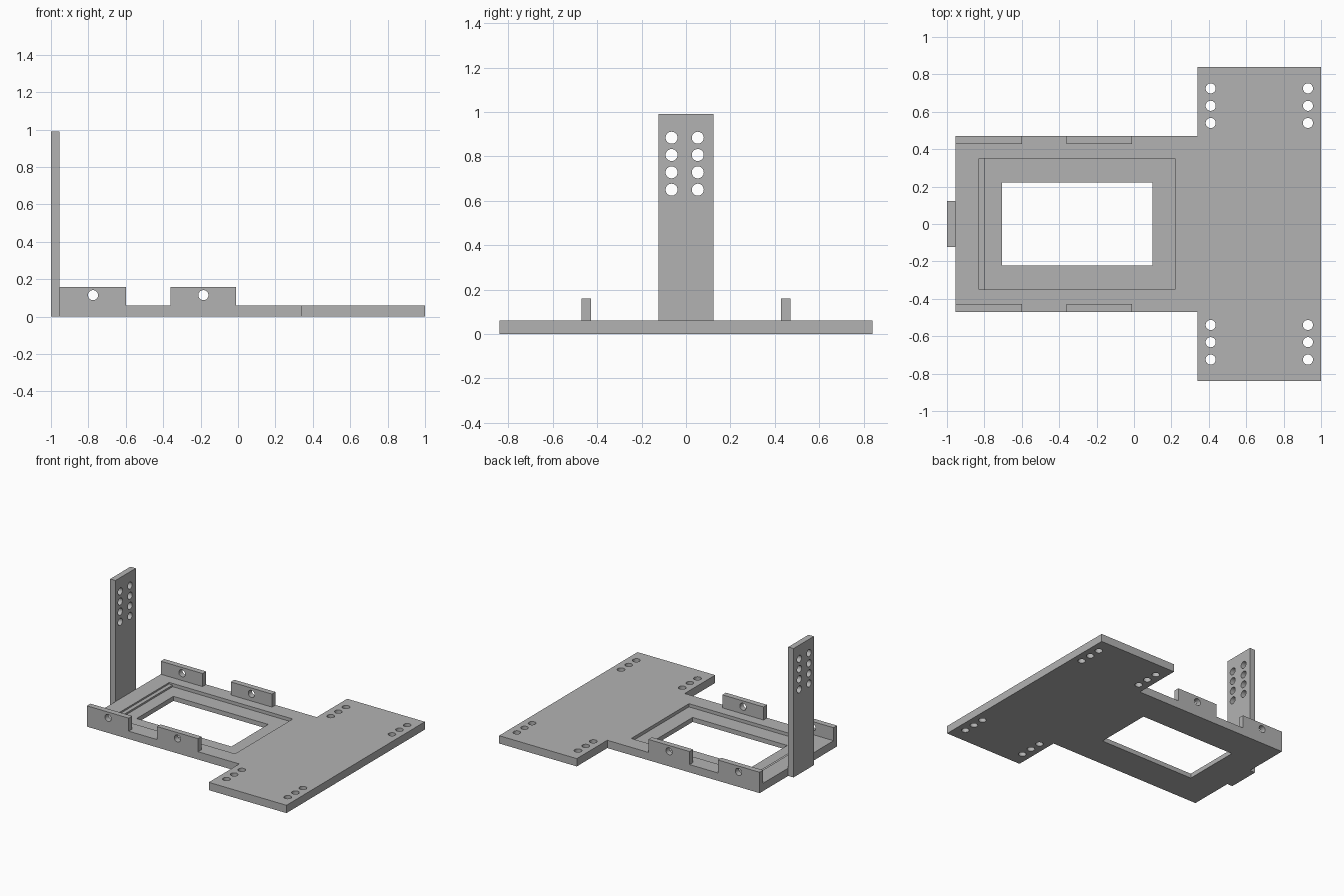
import bpy, bmesh
from mathutils import Matrix, Vector

cube = bpy.data.objects.get("Cube")
if cube:
    bpy.data.objects.remove(cube)

grey = bpy.data.materials.new("plain grey")
grey.use_nodes = True
grey.diffuse_color = (0.45, 0.45, 0.45, 1)
grey.node_tree.nodes["Principled BSDF"].inputs["Base Color"].default_value = grey.diffuse_color

T = 0.06          # plate thickness
HOLE = 0.027      # screw hole radius


def finish(name, bm):
    bmesh.ops.recalc_face_normals(bm, faces=bm.faces)
    mesh = bpy.data.meshes.new(name)
    bm.to_mesh(mesh)
    bm.free()
    mesh.materials.append(grey)
    obj = bpy.data.objects.new(name, mesh)
    bpy.context.collection.objects.link(obj)
    return obj


def box(name, lo, hi):
    lo, hi = Vector(lo), Vector(hi)
    bm = bmesh.new()
    place = Matrix.Translation((lo + hi) / 2) @ Matrix.Diagonal((*(hi - lo), 1))
    bmesh.ops.create_cube(bm, size=1, matrix=place)
    return finish(name, bm)


def holes(name, centres, axis):
    """Round cutters along the given axis, one per centre."""
    turn = Vector((0, 0, 1)).rotation_difference(Vector(axis)).to_matrix().to_4x4()
    bm = bmesh.new()
    for c in centres:
        bmesh.ops.create_cone(bm, cap_ends=True, segments=32, radius1=HOLE, radius2=HOLE,
                              depth=0.3, matrix=Matrix.Translation(c) @ turn)
    return finish(name, bm)


def cut(obj, *cutters):
    """Subtract the cutters and remove them."""
    bpy.context.view_layer.objects.active = obj
    for c in cutters:
        c.hide_render = True
        mod = obj.modifiers.new("cut", "BOOLEAN")
        mod.operation, mod.solver, mod.object = "DIFFERENCE", "EXACT", c
        bpy.ops.object.modifier_apply(modifier=mod.name)
        bpy.data.objects.remove(c)


# T-shaped base plate
half = [(-0.955, 0.47), (0.34, 0.47), (0.34, 0.84), (1, 0.84)]
outline = half + [(x, -y) for x, y in reversed(half)]
bm = bmesh.new()
face = bm.faces.new([bm.verts.new((x, y, 0)) for x, y in outline])
top = bmesh.ops.extrude_face_region(bm, geom=[face])["geom"]
bmesh.ops.translate(bm, vec=(0, 0, T), verts=[v for v in top if isinstance(v, bmesh.types.BMVert)])
base = finish("base_plate", bm)

# Window, stepped recess around it, and corner screw holes
cut(base,
    box("window_cutter", (-0.705, -0.223, -0.1), (0.10, 0.223, 0.2)),
    box("recess_cutter", (-0.80, -0.35, T - 0.025), (0.22, 0.35, 0.2)),
    box("ledge_cutter", (-0.83, -0.35, T - 0.012), (0, 0.35, 0.2)),
    holes("plate_hole_cutter", [(x, s * y, 0) for x in (0.41, 0.93) for s in (-1, 1)
                                for y in (0.54, 0.632, 0.725)], (0, 0, 1)))

# Side tabs, each with one hole
for side, s in (("left", 1), ("right", -1)):
    for end, x0, x1, hx in (("rear", -0.955, -0.60, -0.775), ("middle", -0.36, -0.01, -0.185)):
        y0, y1 = sorted((s * 0.427, s * 0.47))
        tab = box(f"{end}_tab_{side}", (x0, y0, T), (x1, y1, 0.16))
        cut(tab, holes("tab_hole_cutter", [(hx, s * 0.45, 0.115)], (0, 1, 0)))

# Upright post with two columns of holes
post = box("upright_post", (-1, -0.123, 0), (-0.955, 0.123, 0.99))
cut(post, holes("post_hole_cutter", [(-0.98, y, 0.65 + 0.078 * i) for y in (-0.065, 0.053)
                                     for i in range(4)], (1, 0, 0)))

# Smooth the hole walls, keep the edges sharp
bpy.ops.object.select_all(action="DESELECT")
for obj in bpy.context.collection.objects:
    if obj.type == "MESH" and obj.data.materials and obj.data.materials[0] == grey:
        obj.select_set(True)
bpy.ops.object.shade_smooth_by_angle()
